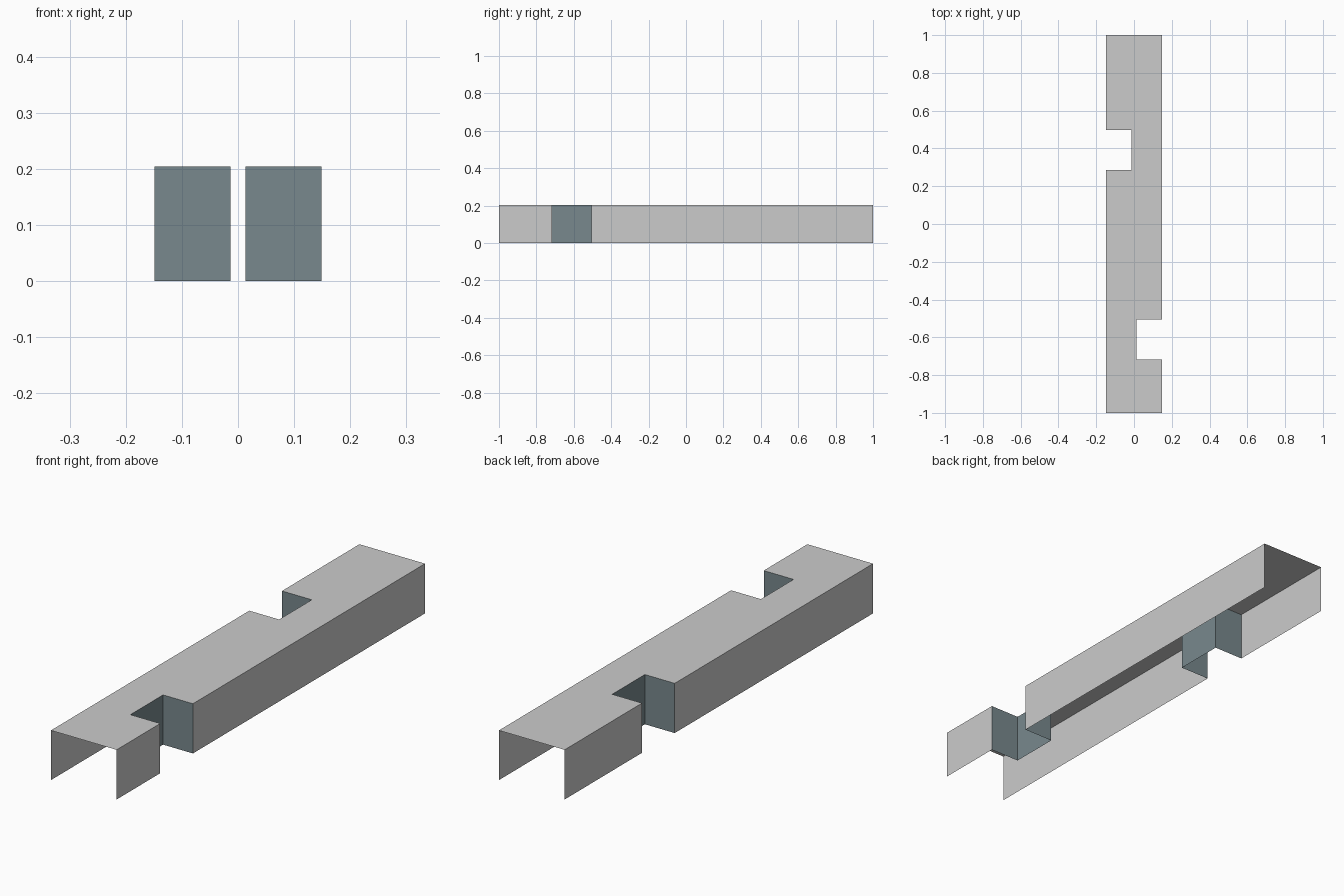
import bpy, bmesh

if "Cube" in bpy.data.objects:
    bpy.data.objects.remove(bpy.data.objects["Cube"])

W, H, D = 0.149, 0.204, 0.0135      # half width, height, inner face of the notches


def material(name, colour):
    m = bpy.data.materials.new(name)
    m.diffuse_color = (*colour, 1)
    m.use_nodes = True
    m.node_tree.nodes["Principled BSDF"].inputs["Base Color"].default_value = m.diffuse_color
    return m


grey = material("light grey", (0.6, 0.6, 0.6))
slate = material("slate teal", (0.19, 0.25, 0.27))


def side(s, y0, y1):
    """Plan of one long side, front to back, with a notch from y0 to y1."""
    return [(s * x, y) for x, y in
            ((W, -1), (W, y0), (D, y0), (D, y1), (W, y1), (W, 1))]


right = side(1, -0.717, -0.505)
left = side(-1, 0.286, 0.498)[::-1]


def sheet(name, mats, faces):
    """Object from (corner list, material index) pairs."""
    bm = bmesh.new()
    for corners, mat in faces:
        f = bm.faces.new([bm.verts.new(c) for c in corners])
        f.material_index = mat
    bmesh.ops.remove_doubles(bm, verts=bm.verts, dist=1e-5)
    me = bpy.data.meshes.new(name)
    bm.to_mesh(me)
    bm.free()
    for m in mats:
        me.materials.append(m)
    ob = bpy.data.objects.new(name, me)
    bpy.context.collection.objects.link(ob)


def walls(path):
    """Vertical walls below a plan path; the middle three line the notch."""
    return [([(*a, 0), (*b, 0), (*b, H), (*a, H)], int(1 <= i <= 3))
            for i, (a, b) in enumerate(zip(path, path[1:]))]


# notched top plate, then the two side walls; both ends and the bottom are open
sheet("top_plate", [grey], [([(*p, H) for p in right + left], 0)])
sheet("right_wall", [grey, slate], walls(right))
sheet("left_wall", [grey, slate], walls(left))
